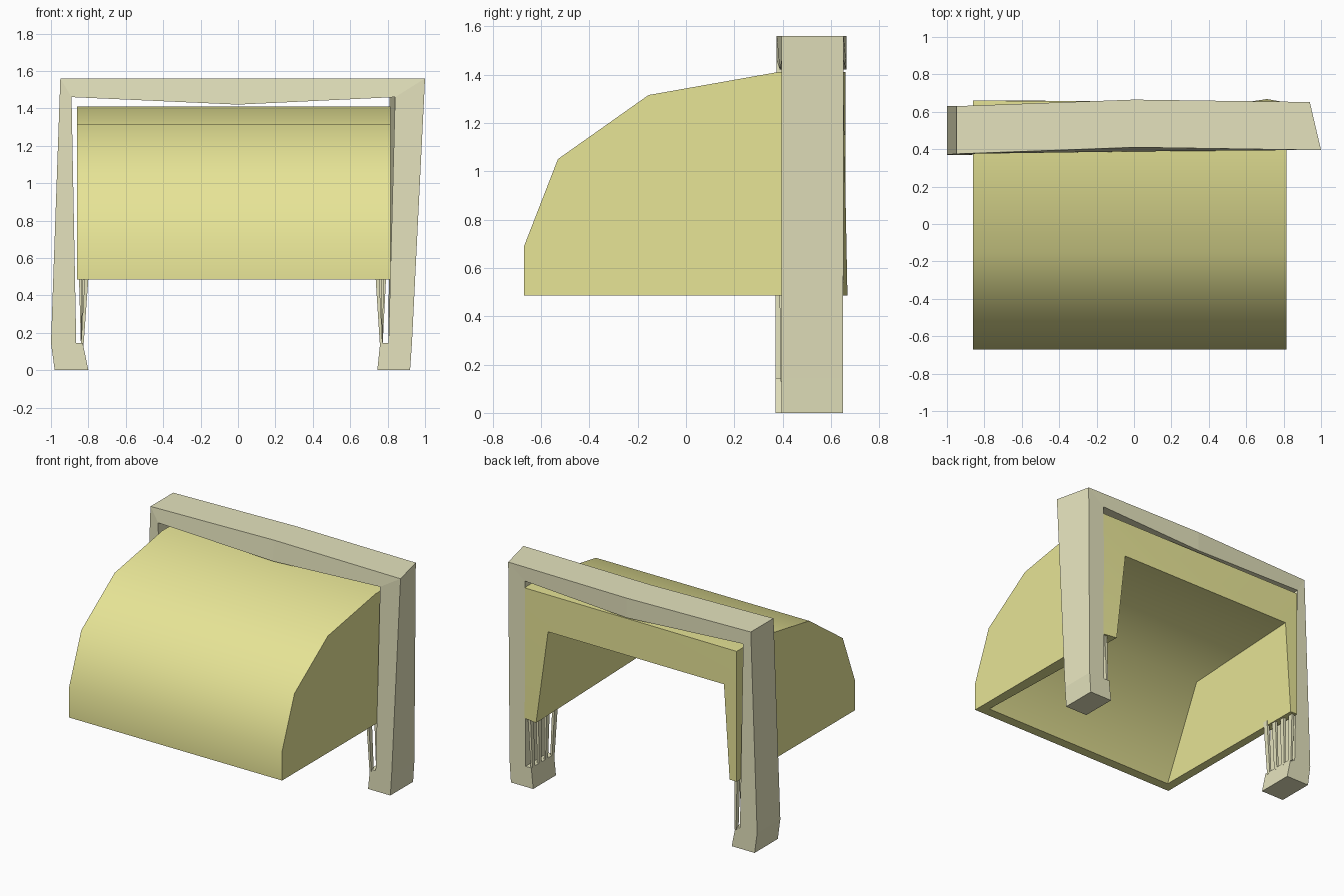
import bpy
import bmesh
from math import radians

old = bpy.data.objects.get("Cube")
if old:
    bpy.data.objects.remove(old, do_unlink=True)


def material(name, rgb):
    m = bpy.data.materials.new(name)
    m.use_nodes = True
    m.diffuse_color = (*rgb, 1)
    m.node_tree.nodes["Principled BSDF"].inputs["Base Color"].default_value = (*rgb, 1)
    return m


STONE = material("pale stone", (0.78, 0.765, 0.51))
YELLOW = material("soft yellow", (0.81, 0.79, 0.31))


def finish(bm, name, mat, smooth=None):
    bmesh.ops.remove_doubles(bm, verts=bm.verts, dist=0.0001)
    bmesh.ops.recalc_face_normals(bm, faces=bm.faces)
    me = bpy.data.meshes.new(name)
    bm.to_mesh(me)
    bm.free()
    me.materials.append(mat)
    ob = bpy.data.objects.new(name, me)
    bpy.context.collection.objects.link(ob)
    if smooth:
        bpy.ops.object.select_all(action='DESELECT')
        ob.select_set(True)
        bpy.context.view_layer.objects.active = ob
        bpy.ops.object.shade_smooth_by_angle(angle=radians(smooth))
    return ob


def add_face(bm, points):
    return bm.faces.new([bm.verts.new(p) for p in points])


def loft(name, stations, mat):
    """Join four-cornered sections: outer x, z, inner x, z, front y, back y,
    sideways shift of the back, forward lean of the inner front edge."""
    bm = bmesh.new()
    rings = []
    for xo, zo, xi, zi, front, back, shift, lean in stations:
        rings.append([bm.verts.new(p) for p in (
            (xo, front, zo), (xi, front - lean, zi),
            (xi - shift / 2, back, zi), (xo - shift, back, zo))])
    for a, b in zip(rings, rings[1:]):
        for i in range(4):
            j = (i + 1) % 4
            bm.faces.new((a[i], a[j], b[j], b[i]))
    bm.faces.new(rings[0])
    bm.faces.new(rings[-1])
    return finish(bm, name, mat)


# Leaning arch and its two feet
loft("arch_frame", [
    (-1.0, 0.145, -0.865, 0.145, 0.37, 0.63, 0, 0),
    (-0.95, 1.56, -0.89, 1.46, 0.375, 0.63, 0, 0),
    (0, 1.56, 0, 1.42, 0.41, 0.665, 0, 0.022),
    (1.0, 1.56, 0.84, 1.46, 0.395, 0.652, 0.06, 0),
    (0.93, 0.145, 0.805, 0.145, 0.395, 0.65, 0, 0)], STONE)
loft("right_foot", [
    (-0.98, 0, -0.80, 0, 0.37, 0.63, 0, 0),
    (-1.0, 0.145, -0.83, 0.145, 0.37, 0.63, 0, 0)], STONE)
loft("left_foot", [
    (0.92, 0, 0.745, 0, 0.395, 0.65, 0, 0),
    (0.93, 0.145, 0.76, 0.145, 0.395, 0.65, 0, 0)], STONE)

# Hood: curved shell, open below and behind
BOTTOM = 0.485
curve = [(-0.67, BOTTOM), (-0.67, 0.69), (-0.53, 1.05), (-0.155, 1.315), (0.38, 1.41)]


def hood_side(x, direction, back, inner):
    """Outer and inner outlines of one end; inner points are inset, y, z."""
    outer = curve + [(back, 1.41), (back, BOTTOM)]
    return ([(x, y, z) for y, z in outer],
            [(x - direction * s, y, z) for s, y, z in inner])


out_l, in_l = hood_side(0.815, 1, 0.65, [
    (0.065, -0.60, BOTTOM), (0.11, -0.27, 1.11), (0.19, 0.655, 1.15), (0.105, 0.668, BOTTOM)])
out_r, in_r = hood_side(-0.86, -1, 0.66, [
    (0.065, -0.60, BOTTOM), (0.09, -0.27, 1.11), (0.10, 0.66, 1.15), (0.055, 0.66, BOTTOM)])

bm = bmesh.new()
for i in range(5):
    add_face(bm, (out_l[i], out_l[i + 1], out_r[i + 1], out_r[i]))
for i in range(2):
    add_face(bm, (in_l[i], in_l[i + 1], in_r[i + 1], in_r[i]))
for o, n in ((out_l, in_l), (out_r, in_r)):
    add_face(bm, o)
    add_face(bm, n)
    add_face(bm, (o[0], o[6], n[3], n[0]))
    add_face(bm, (o[5], o[6], n[3], n[2]))
add_face(bm, (out_l[0], out_r[0], in_r[0], in_l[0]))
add_face(bm, (out_l[5], out_r[5], in_r[2], in_l[2]))
finish(bm, "hood", YELLOW, 61)

# Slim tapered bars fanning from the feet up to the hood
for side, base_x, top_x, fan in (("right", -0.833, -0.808, -0.011),
                                 ("left", 0.766, 0.744, 0.013)):
    for i in range(4):
        y = 0.405 + 0.073 * i
        x = top_x + fan * i
        loft(f"{side}_bar_{i + 1}", [
            (base_x - 0.007, 0.13, base_x + 0.007, 0.13, y - 0.014, y + 0.014, 0, 0),
            (x - 0.01, 0.52, x + 0.01, 0.52, y - 0.018, y + 0.018, 0, 0)], STONE)
